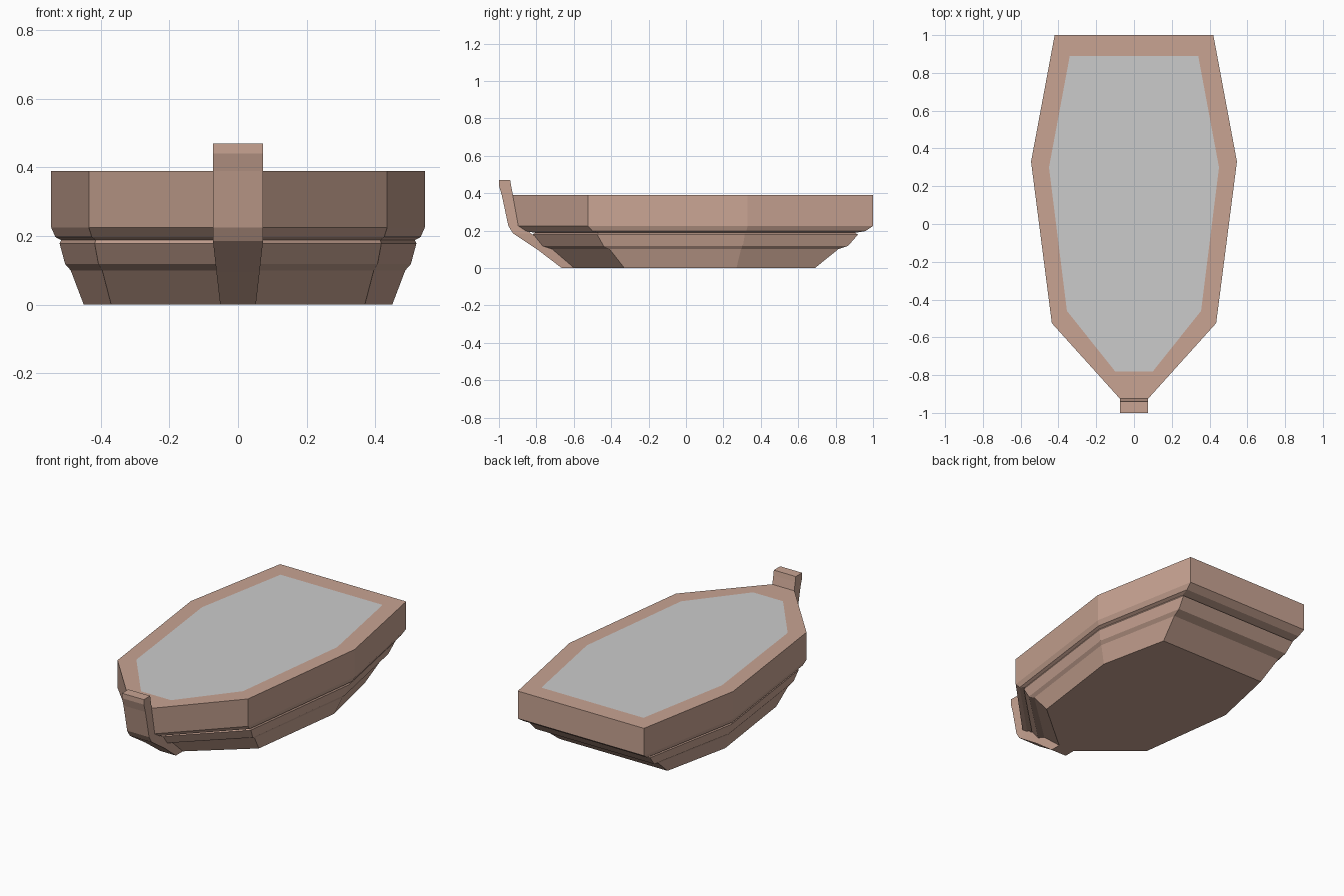
import bpy, bmesh

if "Cube" in bpy.data.objects:
    bpy.data.objects.remove(bpy.data.objects["Cube"])

wood = bpy.data.materials.new("wood")
wood.diffuse_color = (0.58, 0.37, 0.29, 1)
wood.use_nodes = True
wood.node_tree.nodes["Principled BSDF"].inputs["Base Color"].default_value = wood.diffuse_color


def outline(half):
    """Mirror a right-hand half outline into a closed loop."""
    return half + [(-x, y) for x, y in reversed(half)]


def blend(a, b, t):
    return [(p[0] + (q[0] - p[0]) * t, p[1] + (q[1] - p[1]) * t) for p, q in zip(a, b)]


def make(name, rings, cap_first=True, cap_last=True, mat=None):
    """Skin a stack of equal-length loops into a flat-shaded mesh."""
    bm = bmesh.new()
    loops = [[bm.verts.new(p) for p in ring] for ring in rings]
    for a, b in zip(loops, loops[1:]):
        n = len(a)
        for i in range(n):
            j = (i + 1) % n
            bm.faces.new((a[i], a[j], b[j], b[i]))
    if cap_first:
        bm.faces.new(loops[0][::-1])
    if cap_last:
        bm.faces.new(loops[-1])
    if len(loops) > 1:
        bmesh.ops.recalc_face_normals(bm, faces=bm.faces)
    me = bpy.data.meshes.new(name)
    bm.to_mesh(me)
    bm.free()
    if mat:
        me.materials.append(mat)
    ob = bpy.data.objects.new(name, me)
    bpy.context.collection.objects.link(ob)
    return ob


# Half outlines, bow to stern
top = [(0.07, -0.93), (0.435, -0.525), (0.545, 0.33), (0.42, 1.0)]
side = [(0.07, -0.90), (0.435, -0.525), (0.545, 0.33), (0.42, 1.0)]
keel = [(0.05, -0.60), (0.37, -0.33), (0.45, 0.27), (0.36, 0.69)]
deck = [(0.10, -0.78), (0.355, -0.46), (0.45, 0.30), (0.34, 0.89)]


def ring(half, z):
    return [(x, y, z) for x, y in outline(half)]


# Hull: flat bottom, stepped sides with a groove, gunwale and flat rim
steps = [(0, 1), (0.10, 0.60), (0.118, 0.43), (0.178, 0.26),
         (0.188, 0.31), (0.197, 0.13), (0.225, 0)]
rings = [ring(blend(side, keel, t), z) for z, t in steps]
rings += [ring(top, 0.39), ring(deck, 0.39)]
make("hull", rings, cap_last=False, mat=wood)

# Deck panel flush with the rim
make("deck", [ring(deck, 0.39)], cap_first=False)

# Stem post: (half width, outer y, inner y, z) sections up the bow
sections = [(0.052, -0.665, -0.57, 0), (0.063, -0.79, -0.69, 0.095),
            (0.073, -0.925, -0.83, 0.185), (0.073, -0.95, -0.87, 0.225),
            (0.073, -0.985, -0.925, 0.39), (0.073, -1.0, -0.935, 0.44),
            (0.073, -1.0, -0.94, 0.47)]
make("stem_post", [[(-w, o, z), (w, o, z), (w, i, z), (-w, i, z)]
                   for w, o, i, z in sections], mat=wood)
